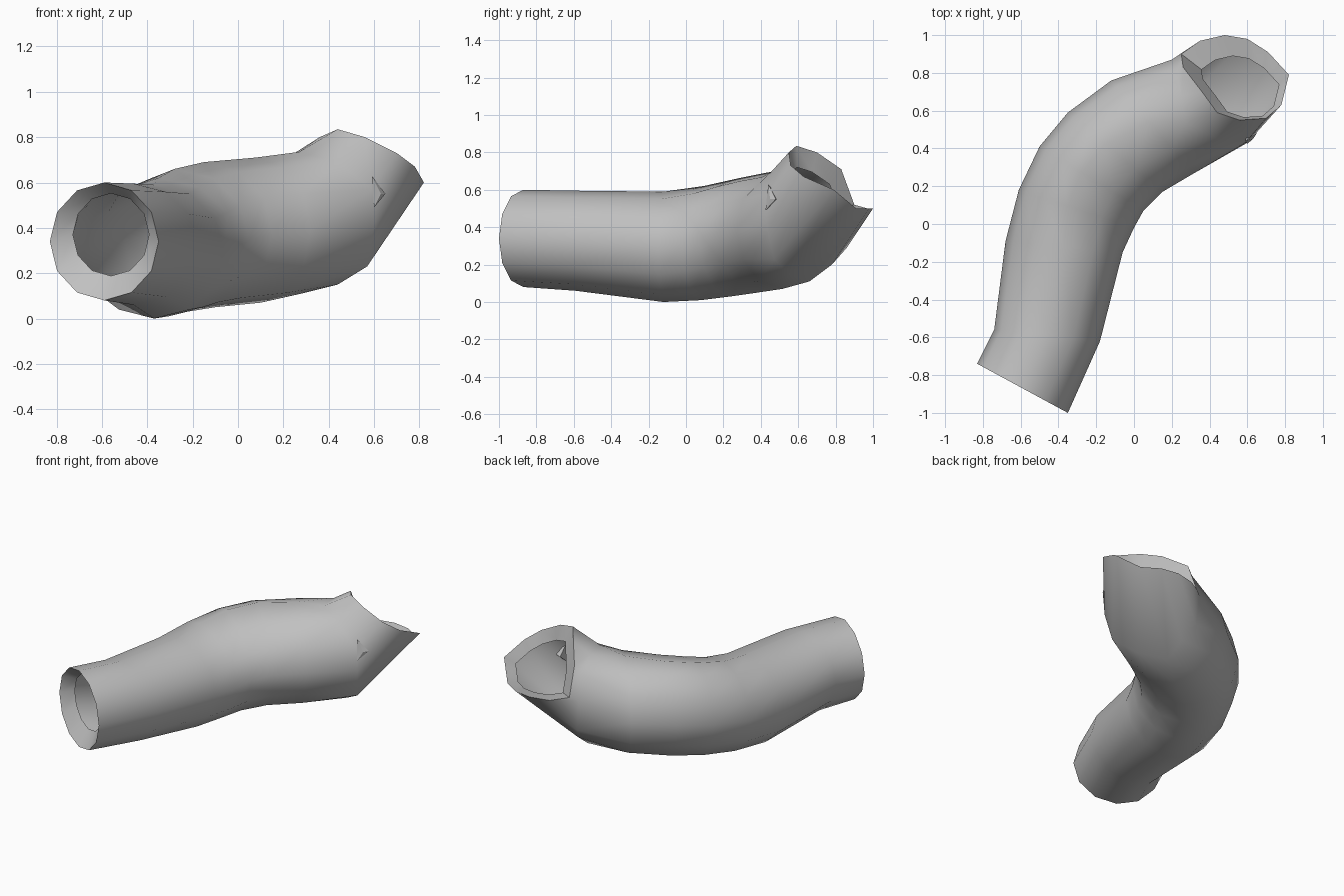
import bpy, bmesh, math
from mathutils import Vector

if "Cube" in bpy.data.objects:
    bpy.data.objects.remove(bpy.data.objects["Cube"])

SIDES = 12
grey = bpy.data.materials.new("plain_grey")
grey.diffuse_color = (0.53, 0.53, 0.53, 1)
grey.use_nodes = True
grey.node_tree.nodes["Principled BSDF"].inputs["Base Color"].default_value = grey.diffuse_color


def oval(left, right, bottom, top, lean=0.0):
    """Upright oval section; index 0 right, 3 top, 6 left, 9 bottom. Lean slides the top to the left."""
    l, r = Vector((*left, 0)), Vector((*right, 0))
    mid, half = (l + r) / 2, (r - l) / 2
    zc, zh = (bottom + top) / 2, (top - bottom) / 2
    ring = []
    for i in range(SIDES):
        a = 2 * math.pi * i / SIDES
        c, s = math.cos(a), math.sin(a)
        ring.append(mid + half * (c - lean * max(s, 0) * (1 - abs(c))) + Vector((0, 0, zc + zh * s)))
    return ring


def lip(ring, scale, shift):
    """Smaller copy of a rim, pushed into the tube."""
    c = sum(ring, Vector()) / SIDES
    return [c + (p - c) * scale + Vector(shift) for p in ring]


def add_object(name, bm):
    mesh = bpy.data.meshes.new(name)
    bm.to_mesh(mesh)
    bm.free()
    mesh.materials.append(grey)
    obj = bpy.data.objects.new(name, mesh)
    bpy.context.collection.objects.link(obj)
    return obj


# Sections along the bend
rings = [oval(*s) for s in (
    ((-0.83, -0.74), (-0.35, -1.00), 0.08, 0.60),
    ((-0.74, -0.56), (-0.18, -0.62), 0.06, 0.595),
    ((-0.68, -0.09), (-0.06, -0.15), 0.00, 0.59),
    ((-0.61, 0.18), (0.00, -0.02), 0.01, 0.62, 0.15),
    ((-0.50, 0.41), (0.05, 0.07), 0.03, 0.66, 0.2),
    ((-0.35, 0.59), (0.15, 0.17), 0.05, 0.69, 0.2),
    ((-0.12, 0.76), (0.32, 0.27), 0.07, 0.71, 0.1),
)]

# Elbow section and upturned rim
elbow = [Vector(p) for p in (
    (0.60, 0.43, 0.42), (0.59, 0.43, 0.57), (0.44, 0.45, 0.69), (0.27, 0.54, 0.735),
    (0.25, 0.68, 0.73), (0.22, 0.82, 0.66), (0.20, 0.87, 0.50), (0.22, 0.86, 0.29),
    (0.27, 0.78, 0.20), (0.28, 0.66, 0.11), (0.44, 0.55, 0.15), (0.57, 0.47, 0.23))]
rim = [Vector(p) for p in (
    (0.78, 0.63, 0.67), (0.70, 0.56, 0.73), (0.56, 0.55, 0.80), (0.44, 0.59, 0.835),
    (0.36, 0.70, 0.80), (0.26, 0.83, 0.71), (0.25, 0.90, 0.52), (0.35, 0.97, 0.50),
    (0.48, 1.00, 0.50), (0.60, 0.98, 0.50), (0.71, 0.91, 0.50), (0.82, 0.79, 0.60))]
rings += [elbow, rim]

# Turned-in lips at both open ends
rings.insert(0, lip(rings[0], 0.70, (0.03, 0.06, 0.03)))
rings.append(lip(rim, 0.72, (0.03, -0.05, -0.06)))

# Skin the sections
bm = bmesh.new()
loops = [[bm.verts.new(p) for p in ring] for ring in rings]
for a, b in zip(loops, loops[1:]):
    for i in range(SIDES):
        j = (i + 1) % SIDES
        bm.faces.new((a[i], a[j], b[j], b[i]))
bmesh.ops.recalc_face_normals(bm, faces=bm.faces)
sleeve = add_object("bent_sleeve", bm)
bpy.context.view_layer.objects.active = sleeve
sleeve.select_set(True)
bpy.ops.object.shade_smooth_by_angle(angle=math.radians(60))

# Small pinched crease beside the rim
bm = bmesh.new()
bmesh.ops.convex_hull(bm, input=[bm.verts.new(p) for p in (
    (0.59, 0.44, 0.63), (0.65, 0.48, 0.55), (0.60, 0.425, 0.49), (0.63, 0.45, 0.55), (0.60, 0.50, 0.55))])
add_object("crease", bm)
